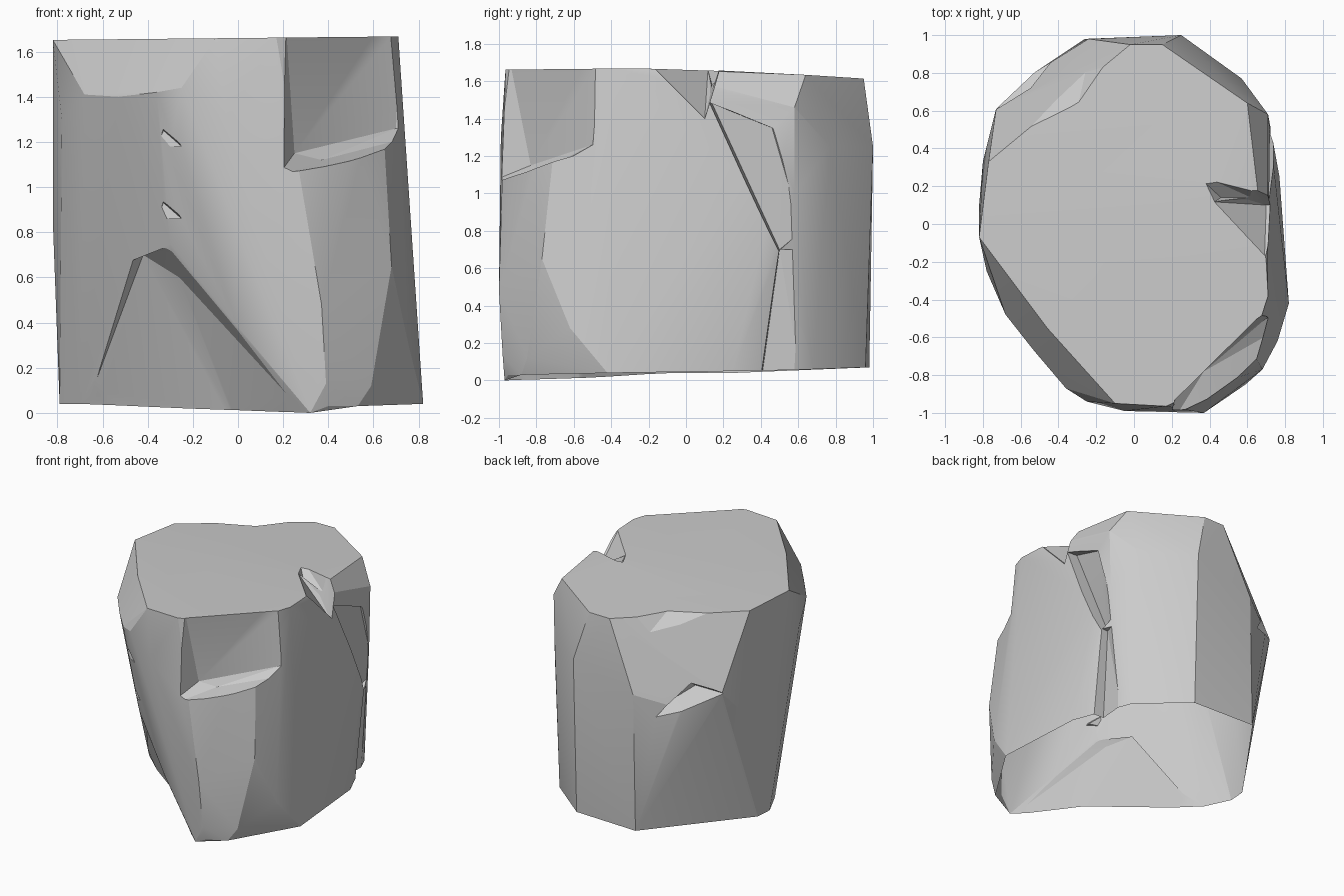
import bpy, bmesh, math


def hull(name, points):
    """Faceted block: convex skin around a few corner points."""
    bm = bmesh.new()
    for p in points:
        bm.verts.new(p)
    res = bmesh.ops.convex_hull(bm, input=bm.verts)
    loose = {v for v in res["geom_interior"] + res["geom_unused"]
             if isinstance(v, bmesh.types.BMVert)}
    bmesh.ops.delete(bm, geom=list(loose), context='VERTS')
    bmesh.ops.recalc_face_normals(bm, faces=bm.faces)
    me = bpy.data.meshes.new(name)
    bm.to_mesh(me)
    bm.free()
    ob = bpy.data.objects.new(name, me)
    bpy.context.collection.objects.link(ob)
    return ob


def chisel(name, points):
    """Cut a convex chip out of the rock."""
    tool = hull(name, points)
    tool.hide_render = True
    mod = rock.modifiers.new(name, 'BOOLEAN')
    mod.operation = 'DIFFERENCE'
    mod.solver = 'EXACT'
    mod.object = tool
    bpy.context.view_layer.objects.active = rock
    bpy.ops.object.modifier_apply(modifier=name)
    bpy.data.objects.remove(tool, do_unlink=True)


# flat, slightly tilted top outline
top = [(-.82, -.07), (-.46, -.55), (-.1, -.95), (.17, -.965), (.4, -.86),
       (.62, -.66), (.71, -.38), (.70, -.2), (.62, .2), (.6, .64),
       (.15, .95), (-.02, .95), (-.77, .33)]
top = [(x, y, 1.66 + .01 * x - .05 * max(y, 0)) for x, y in top]

# widest corners of the sides
sides = [(-.68, -.48, 1.41), (-.53, -.67, 1.40), (-.36, -.87, 1.42), (-.25, -.94, 1.44),
         (-.05, -.99, 1.3), (.17, -.97, 1.06), (.28, -.98, .92), (.37, -1, .48), (.39, -.98, .13),
         (.68, -.77, .65), (.76, -.62, .28), (.59, -.85, .12),
         (.71, -.48, 1.25), (.71, .25, 1.48), (.71, .58, 1.46), (.7, .58, 1.0),
         (.57, .77, 1.25), (.25, 1, 1.25), (-.24, .98, 1.1), (-.53, .8, 1.0),
         (-.73, .61, 1.1), (-.49, .72, .53), (-.65, .53, .45),
         (-.8, .33, .8), (-.82, .1, .85), (-.78, -.25, 1.3),
         (-.43, -.62, .8), (-.3, -.76, .75), (0, -.88, .38)]

# foot outline
foot = [(.32, -.97, 0), (.4, -.95, .03), (.53, -.88, .03), (.82, -.42, .04), (.77, .25, .05),
        (.59, .68, .06), (.25, .96, .07), (-.26, .98, .07),
        (-.78, .25, .04), (-.79, .12, .04), (-.7, -.07, .04)]

rock = hull("rock", top + sides + foot)

# big ledge broken out of the upper front right
chisel("front_ledge", [(.21, -.95, 1.75), (.39, -.86, 1.75), (.62, -.66, 1.75), (.715, -.45, 1.75),
                       (.25, -.83, 1.15), (.37, -.78, 1.12), (.7, -.5, 1.26),
                       (.17, -1.1, 1.04), (.95, -1.1, 1.1), (.95, -.45, 1.27),
                       (.2, -1.3, 1.75), (.95, -1.2, 1.75), (.95, -.4, 1.75)])
# hollow under the front left overhang
chisel("front_undercut", [(0, -.57, -.05), (-.7, -.07, -.05), (.32, -.985, -.03), (-.26, -.62, .6),
                          (-.42, -.52, .7), (-.3, -.78, .74), (-.2, -1.3, -.05), (-.8, -.7, .5)])
# small nicks on the front ridge
for z, y in ((.86, -.76), (1.18, -.84)):
    chisel("front_nick", [(-.36, y, z), (-.25, y - .03, z), (-.33, y, z + .07),
                          (-.34, -1.05, z + .01), (-.26, -1.05, z), (-.36, -1.05, z + .18)])
# pointed notch at the right of the top
chisel("top_notch", [(.38, .12, 1.7), (.5, .0, 1.7), (.69, -.2, 1.7), (.62, .19, 1.7), (.95, -.2, 1.7),
                     (.95, .2, 1.7), (.7, .1, 1.4), (.6, .13, 1.53), (.95, .1, 1.4)])
chisel("top_notch_tip", [(.31, .28, 1.72), (.4, .1, 1.72), (.62, .2, 1.72), (.46, .14, 1.58), (.62, .14, 1.56)])
# crack down the right side, shallow towards the back
chisel("upper_crack", [(.64, .14, 1.48), (.66, .5, .7), (.95, .08, 1.5), (.95, .48, .66),
                       (.71, .46, 1.35), (.71, .62, .8), (.95, .6, 1.3)])
chisel("lower_crack", [(.66, .5, .7), (.62, .4, -.02), (.95, .49, .7), (.95, .38, -.02),
                       (.7, .62, .7), (.63, .62, -.02)])
# chip on the back left rim
chisel("back_rim", [(-.02, .95, 1.7), (-.3, .61, 1.65), (-.5, .53, 1.65), (-.77, .33, 1.7),
                    (-.24, .88, 1.46), (-.5, .69, 1.49), (-.3, 1.3, 1.7), (-.9, .9, 1.7), (-.5, 1.1, 1.44)])
# little shelf on the back left side
chisel("back_shelf", [(-.32, .88, .95), (-.5, .6, 1.1), (-.47, .68, 1.16),
                      (-.52, .95, .9), (-.85, .6, 1.1), (-.7, .8, 1.2)])

# the underside is open, showing the hollow shell
bm = bmesh.new()
bm.from_mesh(rock.data)
bm.normal_update()
under = [f for f in bm.faces if f.normal.z < -.95 and f.calc_center_median().z < .1]
bmesh.ops.delete(bm, geom=under, context='FACES')
bm.to_mesh(rock.data)
bm.free()

bpy.ops.object.select_all(action='DESELECT')
rock.select_set(True)
bpy.context.view_layer.objects.active = rock
bpy.ops.object.shade_smooth_by_angle(angle=math.radians(15))
